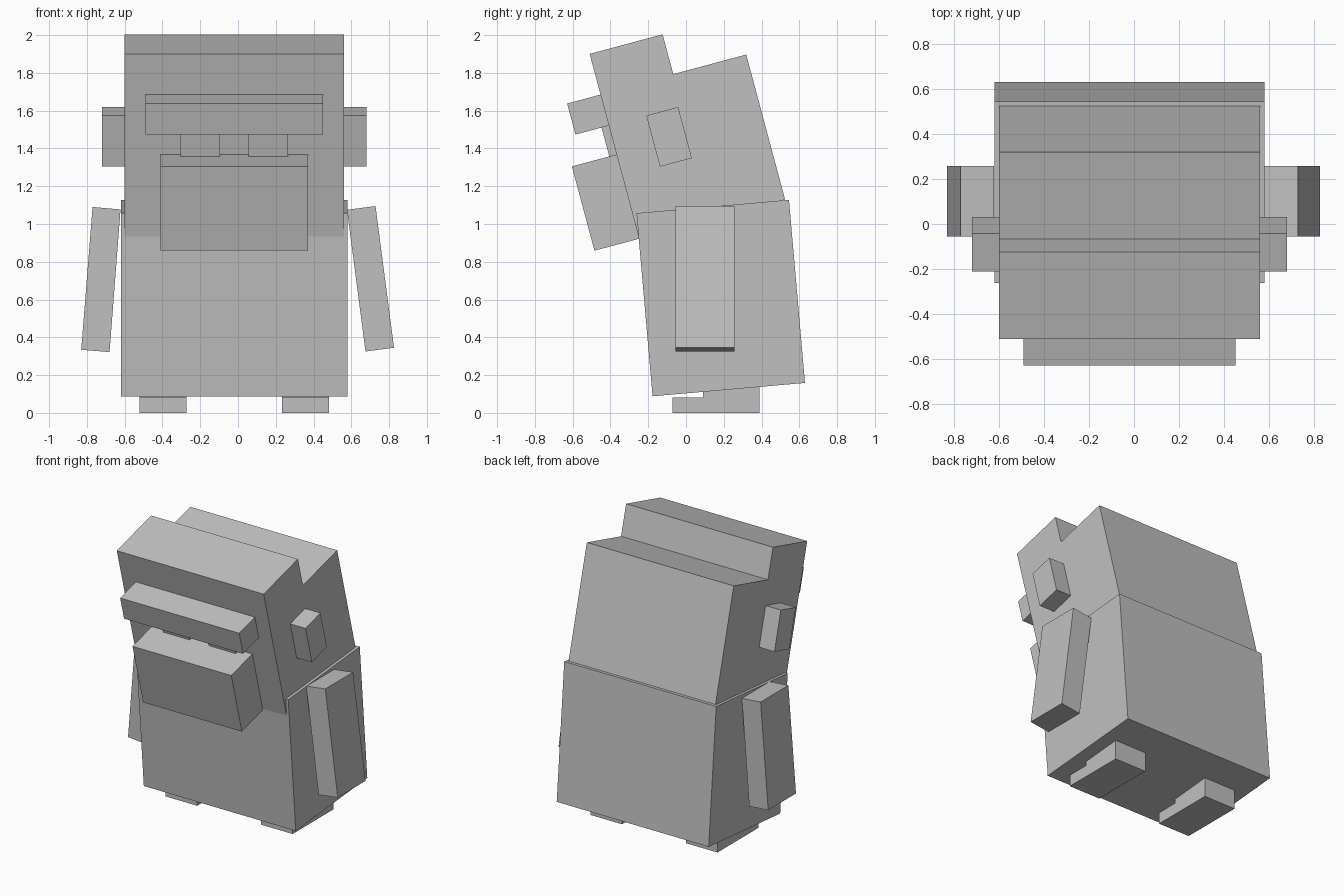
import bpy, bmesh, math
from mathutils import Vector

cube = bpy.data.objects.get("Cube")
if cube:
    bpy.data.objects.remove(cube, do_unlink=True)

grey = bpy.data.materials.new("plain grey")
grey.use_nodes = True
colour = (0.53, 0.53, 0.53, 1)
grey.diffuse_color = colour
grey.node_tree.nodes["Principled BSDF"].inputs["Base Color"].default_value = colour

MID = -0.02  # shared middle of all the parts across x


def prism(name, base, step):
    """Extrude a flat outline of 3D points along step."""
    bm = bmesh.new()
    face = bm.faces.new([bm.verts.new(p) for p in base])
    out = bmesh.ops.extrude_face_region(bm, geom=[face])
    moved = [v for v in out["geom"] if isinstance(v, bmesh.types.BMVert)]
    bmesh.ops.translate(bm, verts=moved, vec=step)
    bmesh.ops.recalc_face_normals(bm, faces=bm.faces)
    mesh = bpy.data.meshes.new(name)
    bm.to_mesh(mesh)
    bm.free()
    mesh.materials.append(grey)
    obj = bpy.data.objects.new(name, mesh)
    bpy.context.collection.objects.link(obj)
    return obj


def side_prism(name, outline, x0, x1, origin=(0, 0), tilt=0):
    """Outline of (depth, height) pairs tilted about origin, spanning x0 to x1."""
    c, s = math.cos(math.radians(tilt)), math.sin(math.radians(tilt))
    base = [(x0, origin[0] + d * c - h * s, origin[1] + d * s + h * c) for d, h in outline]
    return prism(name, base, Vector((x1 - x0, 0, 0)))


def rect(d0, d1, h0, h1):
    return [(d0, h0), (d1, h0), (d1, h1), (d0, h1)]


# Body leans forward slightly
side_prism("body", rect(0, 0.81, 0, 0.973), MID - 0.6, MID + 0.6, (-0.177, 0.088), 5)

# Head and face share one tilted frame, starting at the chin
HEAD = dict(origin=(-0.248, 0.922), tilt=15)
head_outline = [(0, 0), (0.8, 0), (0.8, 0.795), (0.4, 0.795), (0.4, 1.013), (0, 1.013)]
side_prism("head", head_outline, MID - 0.58, MID + 0.58, **HEAD)
side_prism("muzzle", rect(-0.245, 0.01, 0, 0.462), MID - 0.39, MID + 0.39, **HEAD)
side_prism("brow", rect(-0.183, 0.01, 0.62, 0.79), MID - 0.47, MID + 0.47, **HEAD)

for name, sign in (("left", 1), ("right", -1)):
    # Eyes
    side_prism(name + "_eye", rect(-0.04, 0.01, 0.44, 0.63),
               MID + sign * 0.075, MID + sign * 0.285, **HEAD)
    # Ears
    side_prism(name + "_ear", rect(0.205, 0.38, 0.34, 0.62),
               MID + sign * 0.57, MID + sign * 0.7, **HEAD)
    # Feet with a heel block rising into the body
    foot = [(-0.072, 0), (0.39, 0), (0.39, 0.2), (0.09, 0.2), (0.09, 0.082), (-0.072, 0.082)]
    side_prism(name + "_foot", foot, MID + sign * 0.252, MID + sign * 0.502)

# Arms hang outwards at slightly different angles
arms = {
    "left_arm": [(0.577, 1.075), (0.728, 1.095), (0.826, 0.345), (0.675, 0.325)],
    "right_arm": [(-0.77, 1.09), (-0.622, 1.077), (-0.68, 0.322), (-0.83, 0.334)],
}
for name, corners in arms.items():
    prism(name, [(x, -0.055, z) for x, z in corners], Vector((0, 0.313, 0)))
